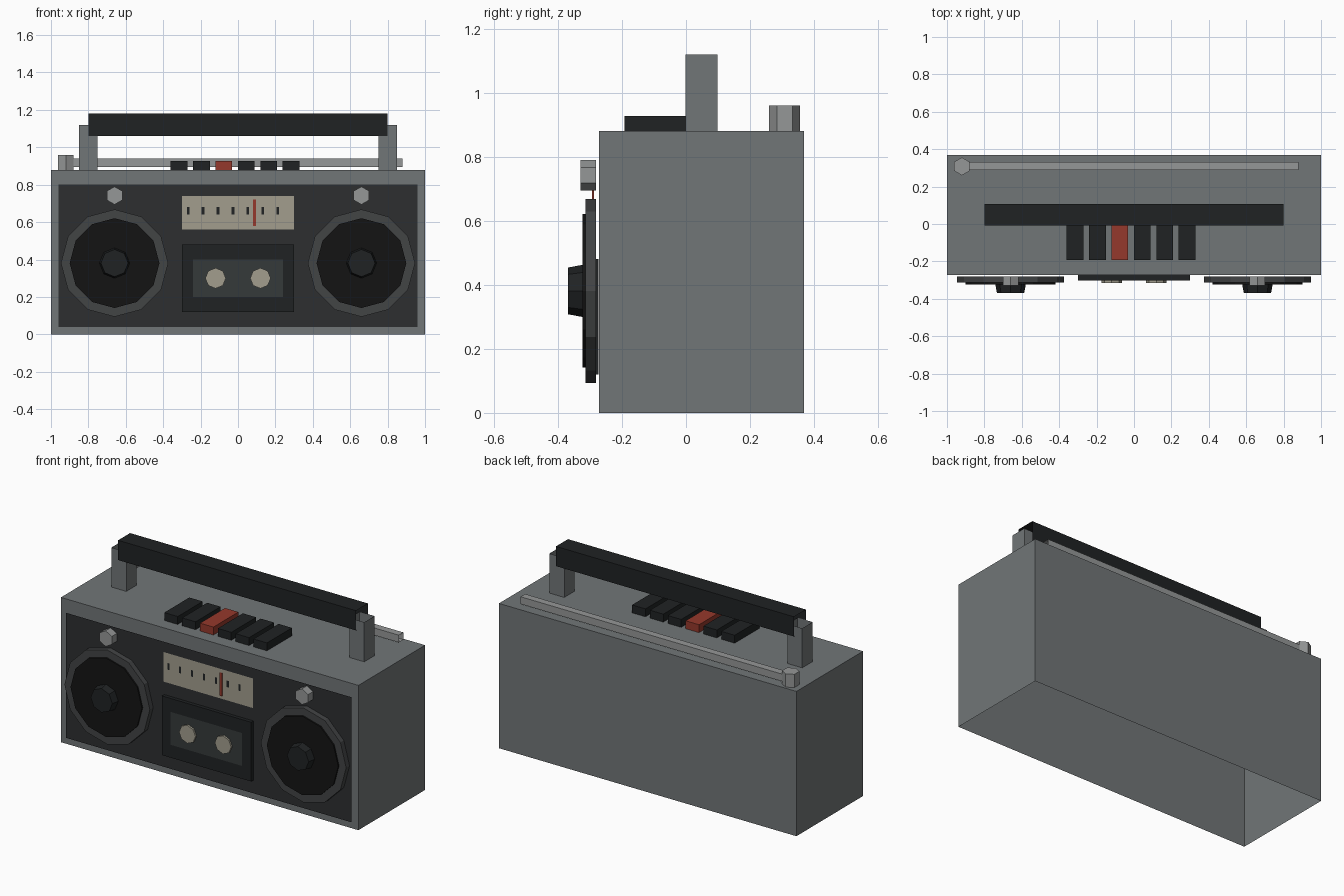
import bpy, bmesh, math
from mathutils import Matrix, Vector

if "Cube" in bpy.data.objects:
    bpy.data.objects.remove(bpy.data.objects["Cube"])


def material(name, r, g, b):
    m = bpy.data.materials.new(name)
    m.diffuse_color = (r, g, b, 1)
    m.use_nodes = True
    m.node_tree.nodes["Principled BSDF"].inputs["Base Color"].default_value = m.diffuse_color
    return m


GREY = material("case_grey", 0.165, 0.18, 0.185)
DARK = material("panel_dark", 0.026, 0.028, 0.03)
RIM = material("rim_dark_grey", 0.055, 0.058, 0.06)
BLACK = material("cone_black", 0.007, 0.007, 0.007)
CHARCOAL = material("charcoal", 0.014, 0.016, 0.017)
GLASS = material("window_glass", 0.035, 0.042, 0.042)
METAL = material("metal", 0.30, 0.31, 0.31)
CREAM = material("cream", 0.36, 0.34, 0.27)
RED = material("red", 0.30, 0.04, 0.025)


def finish(name, bm, mat):
    me = bpy.data.meshes.new(name)
    bm.to_mesh(me)
    bm.free()
    me.materials.append(mat)
    ob = bpy.data.objects.new(name, me)
    bpy.context.collection.objects.link(ob)
    return ob


def box(name, x, y, z, mat, open_sides=()):
    """Box from (min, max) ranges; open_sides lists face normals to leave open."""
    bm = bmesh.new()
    bmesh.ops.create_cube(bm, size=1)
    bm.normal_update()
    drop = [f for f in bm.faces if any(f.normal.dot(Vector(d)) > 0.9 for d in open_sides)]
    bmesh.ops.delete(bm, geom=drop, context='FACES_ONLY')
    for v in bm.verts:
        v.co = Vector([(a + b) / 2 + c * (b - a) for (a, b), c in zip((x, y, z), v.co)])
    return finish(name, bm, mat)


def plate(name, x, z, y, mat):
    """Flat rectangle facing the front."""
    bm = bmesh.new()
    bm.faces.new([bm.verts.new((px, y, pz)) for px, pz in
                  ((x[0], z[0]), (x[1], z[0]), (x[1], z[1]), (x[0], z[1]))])
    return finish(name, bm, mat)


def disc(name, sides, r_back, r_front, x, z, y_back, y_front, mat):
    """Low-poly cylinder or cone pointing to the front (-y)."""
    bm = bmesh.new()
    bmesh.ops.create_cone(bm, cap_ends=True, segments=sides, radius1=r_back,
                          radius2=r_front, depth=y_back - y_front)
    place = Matrix.Translation((x, (y_back + y_front) / 2, z)) @ Matrix.Rotation(math.pi / 2, 4, 'X')
    bm.transform(place)
    return finish(name, bm, mat)


X_ENDS = ((1, 0, 0), (-1, 0, 0))
Z_ENDS = ((0, 0, 1), (0, 0, -1))

# case (open underneath) and front panel sheet
box("case", (-1, 1), (-0.272, 0.368), (0, 0.88), GREY, [(0, 0, -1)])
plate("front_panel", (-0.96, 0.96), (0.04, 0.80), -0.280, DARK)

# speakers and knobs, one per side
for side, s in (("left", -1), ("right", 1)):
    x = 0.66 * s
    disc(side + "_speaker_rim", 12, 0.287, 0.287, x, 0.381, -0.281, -0.314, RIM)
    disc(side + "_speaker_cone", 12, 0.24, 0.24, x, 0.381, -0.30, -0.323, BLACK)
    disc(side + "_speaker_cap", 8, 0.082, 0.073, x, 0.381, -0.32, -0.368, CHARCOAL)
    disc(side + "_knob", 6, 0.048, 0.048, x, 0.742, -0.281, -0.329, METAL)

# cassette door with window and reels
box("cassette_door", (-0.3, 0.3), (-0.302, -0.273), (0.12, 0.48), CHARCOAL)
plate("cassette_window", (-0.24, 0.24), (0.20, 0.40), -0.305, GLASS)
for side, s in (("left", -1), ("right", 1)):
    disc(side + "_reel", 8, 0.055, 0.055, 0.12 * s, 0.30, -0.303, -0.316, CREAM)

# tuning dial with ticks and needle
plate("tuning_dial", (-0.3, 0.3), (0.56, 0.74), -0.285, CREAM)
for i in range(7):
    x = -0.267 + 0.08 * i
    plate("dial_tick", (x - 0.007, x + 0.007), (0.642, 0.682), -0.288, CHARCOAL)
box("dial_needle", (0.08, 0.096), (-0.293, -0.288), (0.58, 0.72), RED, Z_ENDS)

# row of top buttons, the third one red
for i in range(6):
    x = -0.316 + 0.12 * i
    box("button", (x - 0.045, x + 0.045), (-0.192, 0.048), (0.88, 0.928), RED if i == 2 else CHARCOAL)

# carrying handle: two hollow posts and an open-ended grip
for side, s in (("left", -1), ("right", 1)):
    box(side + "_handle_post", (0.8 * s - 0.05, 0.8 * s + 0.05), (-0.002, 0.098), (0.88, 1.12), GREY, Z_ENDS)
box("handle_grip", (-0.8, 0.8), (-0.009, 0.106), (1.06, 1.18), CHARCOAL, X_ENDS)

# folded antenna and its hexagonal base
box("antenna", (-0.92, 0.88), (0.288, 0.332), (0.895, 0.939), METAL, X_ENDS)
bm = bmesh.new()
bmesh.ops.create_cone(bm, cap_ends=True, segments=6, radius1=0.048, radius2=0.048, depth=0.08)
bm.transform(Matrix.Translation((-0.92, 0.308, 0.92)))
finish("antenna_base", bm, METAL)
